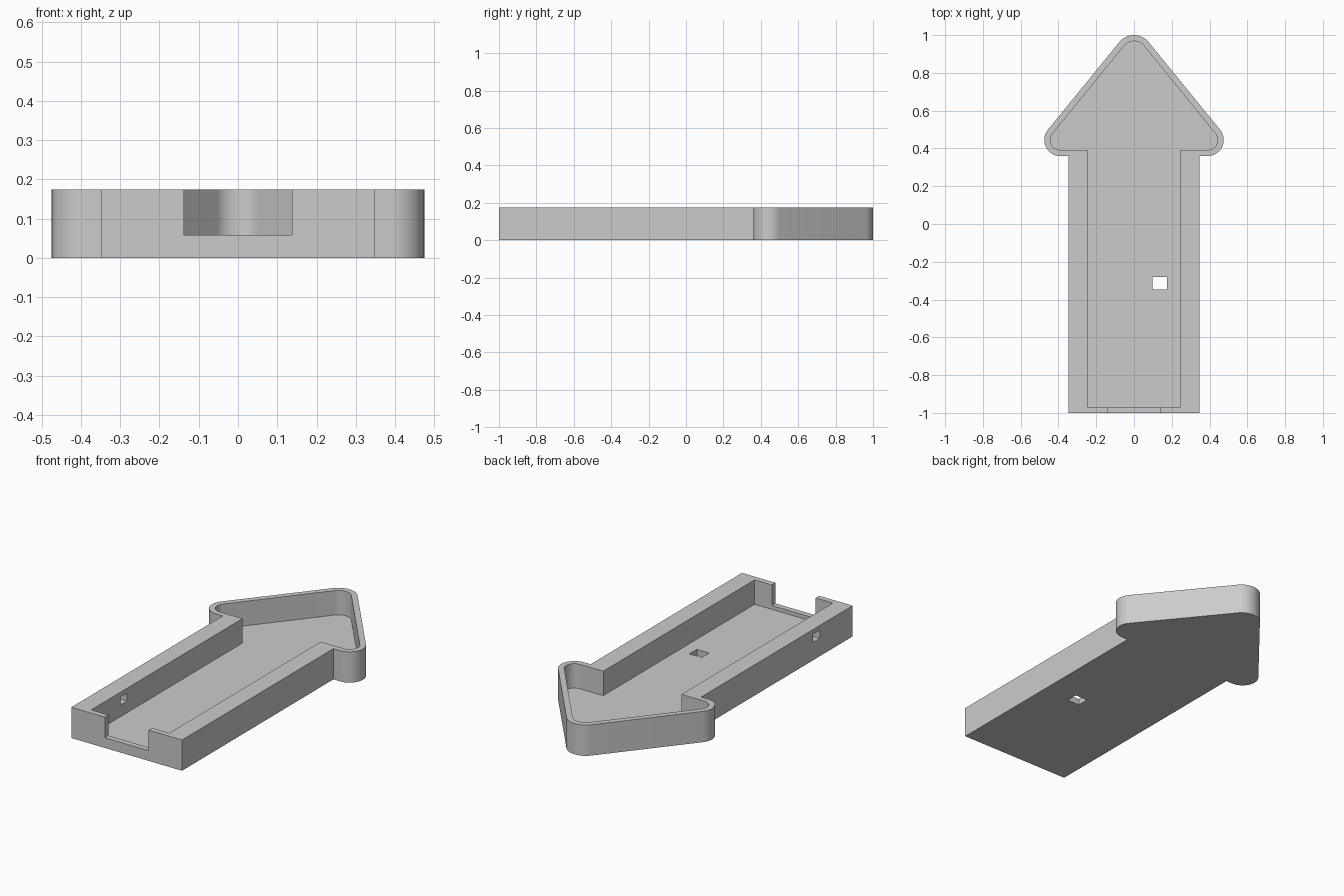
import bpy
import bmesh
from math import atan2, asin, hypot, pi, cos, sin, radians

cube = bpy.data.objects.get("Cube")
if cube:
    bpy.data.objects.remove(cube, do_unlink=True)

HEIGHT, FLOOR, WALL = 0.175, 0.036, 0.032
LOW_X, LOW_Y, LOW_R = 0.39, 0.445, 0.085    # rounded barb corners
TIP_Y, TIP_R = 0.90, 0.10                   # rounded arrow tip

grey = bpy.data.materials.new("light grey")
grey.use_nodes = True
colour = (0.6, 0.6, 0.6, 1)
grey.diffuse_color = colour
grey.node_tree.nodes["Principled BSDF"].inputs["Base Color"].default_value = colour


def arc(cx, cy, r, start, end, steps):
    angles = [start + (end - start) * i / steps for i in range(steps + 1)]
    return [(cx + r * cos(a), cy + r * sin(a)) for a in angles]


def arrow_outline(half_width, front_y, inset):
    """Arrow with a straight shaft and a rounded head, mirrored about x = 0."""
    low_r, tip_r = LOW_R - inset, TIP_R - inset
    dx, dy = LOW_X, TIP_Y - LOW_Y
    slant = atan2(dx, dy) + asin((low_r - tip_r) / hypot(dx, dy))
    right = [(half_width, front_y), (half_width, LOW_Y - low_r)]
    right += arc(LOW_X, LOW_Y, low_r, -pi / 2, slant, 16)
    right += arc(0, TIP_Y, tip_r, slant, pi / 2, 10)
    return right + [(-x, y) for x, y in reversed(right[:-1])]


def prism(name, outline, bottom, top):
    bm = bmesh.new()
    face = bm.faces.new([bm.verts.new((x, y, bottom)) for x, y in outline])
    result = bmesh.ops.extrude_face_region(bm, geom=[face])
    verts = [v for v in result["geom"] if isinstance(v, bmesh.types.BMVert)]
    bmesh.ops.translate(bm, verts=verts, vec=(0, 0, top - bottom))
    bmesh.ops.recalc_face_normals(bm, faces=bm.faces)
    mesh = bpy.data.meshes.new(name)
    bm.to_mesh(mesh)
    bm.free()
    mesh.materials.append(grey)
    obj = bpy.data.objects.new(name, mesh)
    bpy.context.collection.objects.link(obj)
    return obj


def box(name, x0, x1, y0, y1, z0, z1):
    return prism(name, [(x0, y0), (x1, y0), (x1, y1), (x0, y1)], z0, z1)


# Arrow-shaped tray body
tray = prism("arrow_tray", arrow_outline(0.348, -1, 0), 0, HEIGHT)

# Pocket, front notch, floor hole and side wall hole
cutters = [
    prism("pocket_cutter", arrow_outline(0.246, WALL - 1, WALL), FLOOR, 0.3),
    box("front_notch_cutter", -0.138, 0.138, -1.1, -0.9, 0.058, 0.3),
    box("floor_hole_cutter", 0.097, 0.175, -0.347, -0.28, -0.1, 0.1),
    box("side_hole_cutter", -0.45, -0.2, -0.705, -0.645, 0.102, 0.148),
]
bpy.ops.object.select_all(action="DESELECT")
tray.select_set(True)
bpy.context.view_layer.objects.active = tray
for cutter in cutters:
    cutter.hide_render = True
    cut = tray.modifiers.new(cutter.name, "BOOLEAN")
    cut.operation = "DIFFERENCE"
    cut.solver = "EXACT"
    cut.object = cutter
    bpy.ops.object.modifier_apply(modifier=cut.name)
    bpy.data.objects.remove(cutter, do_unlink=True)

bpy.ops.object.shade_smooth_by_angle(angle=radians(30))
